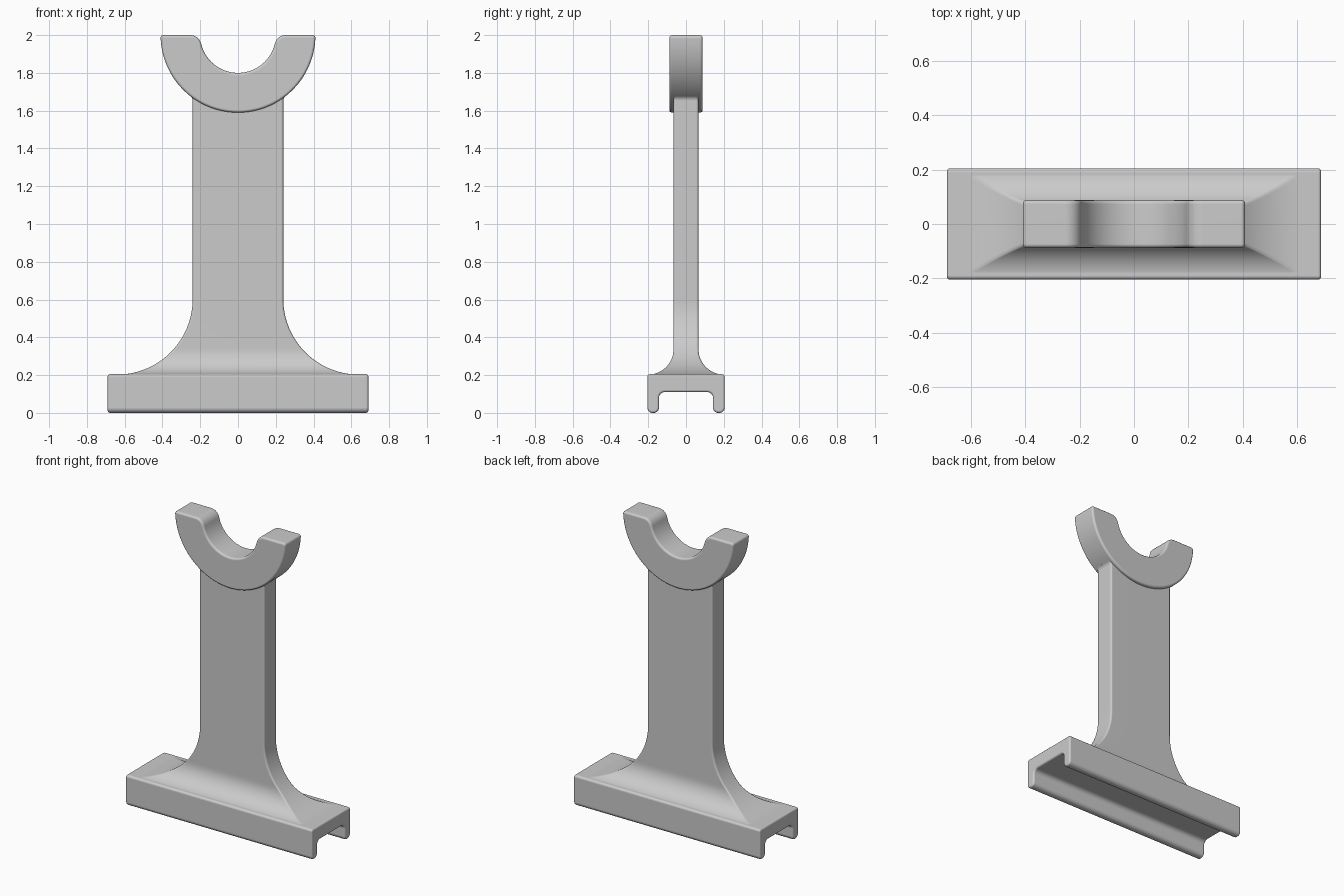
import bpy, bmesh
from math import sin, cos, tan, pi, sqrt, atan2, radians
from mathutils import Vector

cube = bpy.data.objects.get("Cube")
if cube:
    bpy.data.objects.remove(cube, do_unlink=True)

tone = (0.6, 0.6, 0.6, 1)
grey = bpy.data.materials.new("light grey")
grey.use_nodes = True
grey.diffuse_color = tone
grey.node_tree.nodes["Principled BSDF"].inputs["Base Color"].default_value = tone


def finish(bm, name):
    """Turn a bmesh into a smooth shaded object."""
    bmesh.ops.recalc_face_normals(bm, faces=bm.faces)
    mesh = bpy.data.meshes.new(name)
    bm.to_mesh(mesh)
    bm.free()
    mesh.materials.append(grey)
    obj = bpy.data.objects.new(name, mesh)
    bpy.context.collection.objects.link(obj)
    bpy.ops.object.select_all(action='DESELECT')
    obj.select_set(True)
    bpy.context.view_layer.objects.active = obj
    bpy.ops.object.shade_smooth_by_angle(angle=radians(40))
    weighted = obj.modifiers.new("weighted normals", 'WEIGHTED_NORMAL')
    weighted.keep_sharp = True


def arc(cx, cz, r, start, end, steps):
    return [(cx + r * cos(start + (end - start) * i / steps),
             cz + r * sin(start + (end - start) * i / steps)) for i in range(steps + 1)]


def rounded(corners, steps=6):
    """Outline from (a, b, radius) corners, each replaced by an arc."""
    out = []
    for i, (u, v, r) in enumerate(corners):
        p = Vector((u, v))
        a = (Vector(corners[i - 1][:2]) - p).normalized()
        b = (Vector(corners[(i + 1) % len(corners)][:2]) - p).normalized()
        half = a.angle(b) / 2
        reach = r / tan(half)
        centre = p + (a + b).normalized() * r / sin(half)
        start, end = p + a * reach - centre, p + b * reach - centre
        begin = atan2(start.y, start.x)
        sweep = (atan2(end.y, end.x) - begin + pi) % (2 * pi) - pi
        out += arc(centre.x, centre.y, r, begin, begin + sweep, steps)
    return out


def prism(name, outline, half, axis, bevel):
    """Extrude an outline both ways along an axis and soften the cap rims."""
    bm = bmesh.new()

    def place(p, d):
        return (d, p[0], p[1]) if axis == 'x' else (p[0], d, p[1])
    near = [bm.verts.new(place(p, -half)) for p in outline]
    far = [bm.verts.new(place(p, half)) for p in outline]
    caps = [bm.faces.new(near), bm.faces.new(far)]
    for i in range(len(outline)):
        bm.faces.new((near[i - 1], near[i], far[i], far[i - 1]))
    bmesh.ops.recalc_face_normals(bm, faces=bm.faces)
    rims = [e for f in caps for e in f.edges]
    bmesh.ops.bevel(bm, geom=rims, offset=bevel, segments=3, profile=0.5, affect='EDGES')
    finish(bm, name)


# Channel-shaped base: rounded rails below a solid top
right = [(0.205, 0.205, 0.015), (0.205, 0, 0.028), (0.143, 0, 0.028), (0.143, 0.11, 0.03)]
left = [(-y, z, r) for y, z, r in reversed(right)]
prism("base_rail", rounded(right + left), 0.69, 'x', 0.012)

# Half-ring cradle with rounded lips
outer, inner, lip, edge = 0.41, 0.2, 0.06, 0.016
lip_x = sqrt((inner + lip) ** 2 - lip ** 2)
tilt = atan2(lip, lip_x)
bowl = arc(0, 2, inner, -tilt, -pi + tilt, 48)
left_lip = arc(-lip_x, 2 - lip, lip, tilt, pi / 2, 8)
right_lip = [(-x, z) for x, z in reversed(left_lip)]
belly = arc(0, 2, outer, pi + 0.06, 2 * pi - 0.06, 64)
right_tip = arc(outer - edge, 2 - edge, edge, 0, pi / 2, 5)
left_tip = [(-x, z) for x, z in reversed(right_tip)]
prism("cradle", belly + right_tip + right_lip[:-1] + bowl + left_lip[1:] + left_tip,
      0.088, 'y', 0.014)

# Stem levels (half width, half depth, height): flared foot, shaft, small top fillet
shaft_x, shaft_y, foot_r, side_r = 0.24, 0.066, 0.4, 0.135
levels = [(0.64, 0.195, 0.19)]
for i in range(33):
    t = pi / 2 * i / 32
    z = 0.203 + foot_r * (1 - cos(t))
    drop = max(0, 0.203 + side_r - z)
    depth = shaft_y + side_r - sqrt(max(0, side_r ** 2 - drop ** 2))
    levels.append((shaft_x + foot_r * (1 - sin(t)), min(depth, 0.195), z))
neck = 0.03
neck_z = 2 - sqrt((outer + neck) ** 2 - (shaft_x + neck) ** 2)
for i in range(7):
    t = radians(52) * i / 6
    levels.append((shaft_x + neck * (1 - cos(t)), shaft_y, neck_z + neck * sin(t)))
levels.append((levels[-1][0], shaft_y, 1.7))

# Loft the stem through rounded rectangles
bm = bmesh.new()
soft = 0.012
rings = []
for hx, hy, z in levels:
    ring = rounded([(hx, hy, soft), (-hx, hy, soft), (-hx, -hy, soft), (hx, -hy, soft)], 3)
    rings.append([bm.verts.new((x, y, z)) for x, y in ring])
for low, high in zip(rings, rings[1:]):
    for i in range(len(low)):
        bm.faces.new((low[i - 1], low[i], high[i], high[i - 1]))
bm.faces.new(rings[0])
bm.faces.new(rings[-1])
finish(bm, "stem")
